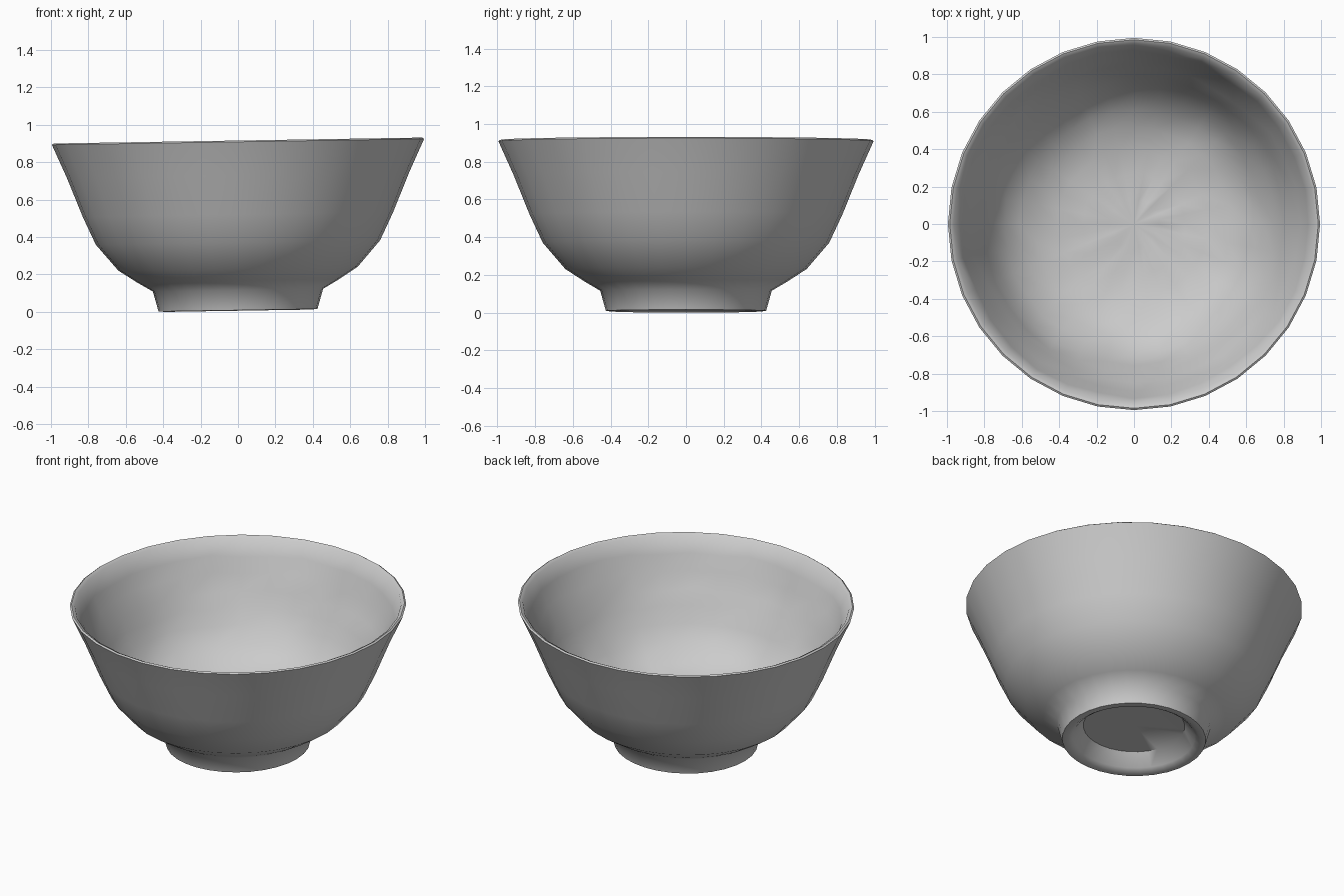
import bpy, bmesh, math, random

if "Cube" in bpy.data.objects:
    bpy.data.objects.remove(bpy.data.objects["Cube"])

random.seed(4)
SEGMENTS = 32

# Profiles as (radius, height)
OUTER = [(0.30, 0.11), (0.36, 0.035), (0.39, 0.015), (0.425, 0.018), (0.455, 0.125),
         (0.54, 0.175), (0.64, 0.24), (0.76, 0.38), (0.83, 0.53), (0.915, 0.74), (0.995, 0.918)]
INNER = [(0.985, 0.925), (0.965, 0.915), (0.925, 0.82), (0.885, 0.72), (0.84, 0.62),
         (0.80, 0.53), (0.755, 0.44), (0.69, 0.345), (0.61, 0.275), (0.52, 0.225),
         (0.40, 0.19), (0.27, 0.175), (0.13, 0.17)]

glaze = bpy.data.materials.new("grey_clay")
glaze.diffuse_color = (0.6, 0.6, 0.6, 1)
glaze.use_nodes = True
glaze.node_tree.nodes["Principled BSDF"].inputs["Base Color"].default_value = glaze.diffuse_color

bm = bmesh.new()


def ring(radius, height, rough):
    """One circle of vertices, with a gentle tilt towards +x and optional dents."""
    verts = []
    for i in range(SEGMENTS):
        a = 2 * math.pi * i / SEGMENTS
        r = radius + random.uniform(-rough, rough)
        x, y = r * math.cos(a), r * math.sin(a)
        verts.append(bm.verts.new((x, y, height + 0.016 * x + random.uniform(-rough, rough))))
    return verts


# Foot, outer wall, rim and dented inside as one continuous skin
rings = [ring(r, z, 0.0) for r, z in OUTER]
rings += [ring(r, z, 0.011 if i > 1 else 0.0) for i, (r, z) in enumerate(INNER)]
for low, high in zip(rings, rings[1:]):
    for i in range(SEGMENTS):
        j = (i + 1) % SEGMENTS
        bm.faces.new((low[i], low[j], high[j], high[i]))

# Underside of the foot and centre of the bowl floor
under = bm.verts.new((0, 0, 0.115))
floor = bm.verts.new((0, 0, 0.17))
for i in range(SEGMENTS):
    j = (i + 1) % SEGMENTS
    bm.faces.new((rings[0][j], rings[0][i], under))
    bm.faces.new((rings[-1][i], rings[-1][j], floor))

# Stand the foot on the ground
lowest = min(v.co.z for v in bm.verts)
for v in bm.verts:
    v.co.z -= lowest

bmesh.ops.recalc_face_normals(bm, faces=bm.faces)
mesh = bpy.data.meshes.new("bowl")
bm.to_mesh(mesh)
bm.free()
mesh.materials.append(glaze)
bowl = bpy.data.objects.new("bowl", mesh)
bpy.context.collection.objects.link(bowl)
bpy.context.view_layer.objects.active = bowl
bowl.select_set(True)
bpy.ops.object.shade_smooth_by_angle(angle=math.radians(50))
